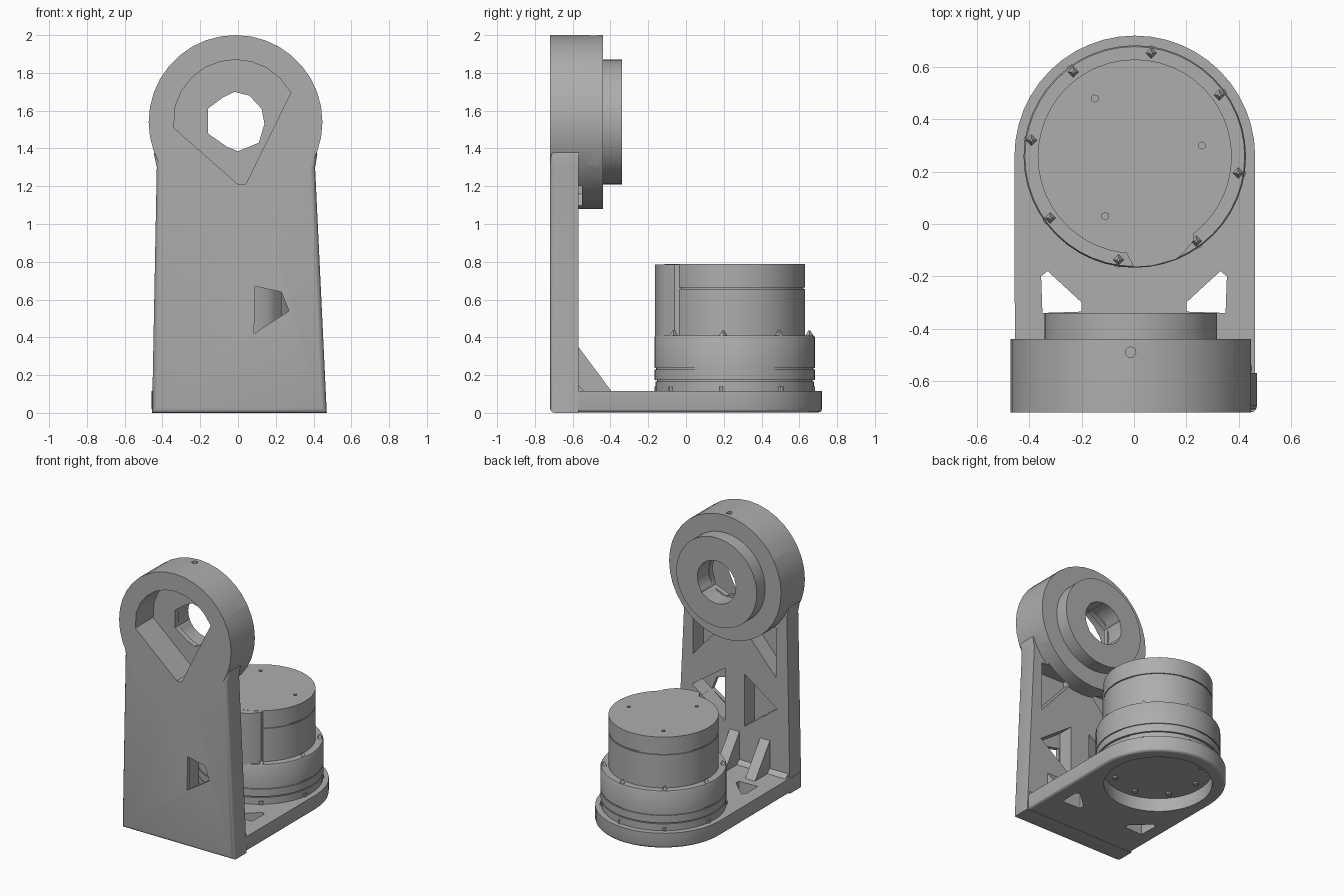
import bpy, bmesh
from math import sin, cos, pi, radians
from mathutils import Vector

if "Cube" in bpy.data.objects:
    bpy.data.objects.remove(bpy.data.objects["Cube"], do_unlink=True)

GREY = (0.42, 0.42, 0.42, 1)
grey = bpy.data.materials.new("plain grey")
grey.use_nodes = True
grey.diffuse_color = GREY
grey.node_tree.nodes["Principled BSDF"].inputs["Base Color"].default_value = GREY

FRONT, BACK = -0.72, -0.57      # upright plate faces
HX, HZ = -0.013, 1.54           # ring head axis
MX, MY = 0.003, 0.258           # motor axis


def finish(name, bm):
    bmesh.ops.recalc_face_normals(bm, faces=bm.faces)
    me = bpy.data.meshes.new(name)
    bm.to_mesh(me)
    bm.free()
    me.materials.append(grey)
    ob = bpy.data.objects.new(name, me)
    bpy.context.collection.objects.link(ob)
    return ob


def prism(name, pts, axis, lo, hi, bevel=0):
    """Extrude an outline along an axis; optionally round the rim at the low end."""
    place = {"x": lambda a, b, h: (h, a, b),
             "y": lambda a, b, h: (a, h, b),
             "z": lambda a, b, h: (a, b, h)}[axis]
    bm = bmesh.new()
    low = [bm.verts.new(place(a, b, lo)) for a, b in pts]
    high = [bm.verts.new(place(a, b, hi)) for a, b in pts]
    rim = bm.faces.new(low)
    bm.faces.new(high)
    n = len(pts)
    for i in range(n):
        j = (i + 1) % n
        bm.faces.new((low[i], low[j], high[j], high[i]))
    if bevel:
        bmesh.ops.recalc_face_normals(bm, faces=bm.faces)
        bmesh.ops.bevel(bm, geom=list(rim.edges), offset=bevel, segments=3,
                        profile=0.5, affect="EDGES")
    return finish(name, bm)


def arc(cx, cy, r, n, start=0, end=360):
    full = end - start == 360
    steps = n if full else n - 1
    angles = [radians(start + (end - start) * i / steps) for i in range(n)]
    return [(cx + r * cos(a), cy + r * sin(a)) for a in angles]


def rod(name, p, q, r1, r2=None, sides=12):
    p, q = Vector(p), Vector(q)
    bm = bmesh.new()
    bmesh.ops.create_cone(bm, cap_ends=True, segments=sides, radius1=r1,
                          radius2=r1 if r2 is None else r2, depth=(q - p).length)
    turn = (q - p).to_track_quat("Z", "Y").to_matrix().to_4x4()
    turn.translation = (p + q) / 2
    bm.transform(turn)
    return finish(name, bm)


def lathe(name, profile, cx, cy, steps=48):
    bm = bmesh.new()
    vs = [bm.verts.new((cx + r, cy, z)) for r, z in profile]
    es = [bm.edges.new(e) for e in zip(vs, vs[1:])]
    bmesh.ops.spin(bm, geom=vs + es, cent=(cx, cy, 0), axis=(0, 0, 1),
                   angle=2 * pi, steps=steps)
    bmesh.ops.remove_doubles(bm, verts=bm.verts, dist=1e-4)
    return finish(name, bm)


def combine(ob, other, op):
    mod = ob.modifiers.new(op, "BOOLEAN")
    mod.object, mod.operation, mod.solver = other, op, "EXACT"
    bpy.context.view_layer.objects.active = ob
    bpy.ops.object.modifier_apply(modifier=mod.name)
    bpy.data.objects.remove(other, do_unlink=True)


def cut(ob, other):
    combine(ob, other, "DIFFERENCE")


# Bracket: upright plate, base plate, ring head, raised boss and gussets
bracket = prism("bracket", [(-0.455, 0), (0.47, 0), (0.408, 1.3), (0.42, 1.37), (0.38, 1.5),
                            (-0.41, 1.5), (-0.445, 1.37), (-0.43, 1.3)],
                "y", FRONT, BACK, bevel=0.025)
base = [(-0.455, -0.69), (0.462, -0.69)] + arc(MX, 0.26, 0.46, 25, 0, 180)
combine(bracket, prism("base", base, "z", 0.002, 0.115, bevel=0.02), "UNION")
combine(bracket, prism("head", arc(HX, HZ, 0.46, 36), "y", FRONT, -0.44), "UNION")
combine(bracket, prism("boss", arc(HX, HZ, 0.33, 48), "y", -0.5, -0.34), "UNION")
combine(bracket, prism("inner_fillet", [(-0.6, 0.1), (-0.53, 0.1), (-0.545, 0.122),
                                        (-0.563, 0.14), (-0.6, 0.16)],
                       "x", -0.44, 0.45), "UNION")
for x in (-0.25, 0, 0.25):
    combine(bracket, prism("gusset", [(-0.6, 0.08), (-0.37, 0.08), (-0.395, 0.115),
                                      (-0.57, 0.35), (-0.6, 0.35)],
                           "x", x - 0.04, x + 0.04), "UNION")

# Front pocket and the bore through the head
pocket = [(0.04, 1.21), (0.28, 1.695)] + arc(HX, HZ, 0.33, 9, 45, 165) + [(-0.34, 1.51), (0, 1.21)]
cut(bracket, prism("pocket", pocket, "y", FRONT - 0.1, -0.51))
bore = [(-0.16, 1.48), (-0.06, 1.41), (0, 1.385), (0.11, 1.43), (0.14, 1.53),
        (0.125, 1.61), (0.06, 1.68), (-0.02, 1.7), (-0.08, 1.67), (-0.16, 1.61)]
cut(bracket, prism("bore", bore, "y", -0.6, -0.3))
cut(bracket, prism("round_bore", arc(HX, HZ, 0.158, 32), "y", -0.47, -0.3))

# Bolt holes through the boss and set-screw holes round the rim
for k in range(6):
    a = radians(60 * k)
    x, z = HX + 0.28 * cos(a), HZ + 0.28 * sin(a)
    cut(bracket, rod("hole", (x, -0.56, z), (x, -0.3, z), 0.022))
    a += radians(30)
    ends = [(HX + r * cos(a), -0.49, HZ + r * sin(a)) for r in (0.4, 0.5)]
    cut(bracket, rod("hole", *ends, 0.02))

# Lightening pockets in the back of the upright, and slots in the base
for s in (-1, 1):
    for tri in ([(0.08, 0.4), (0.35, 0.6), (0.08, 0.79)],
                [(0.34, 0.83), (0.34, 1.2), (0.05, 1.2), (0.05, 1.16)]):
        cut(bracket, prism("relief", [(s * x, z) for x, z in tri], "y", -0.69, BACK + 0.02))
    slot = [(0.35, -0.34), (0.2, -0.335), (0.2, -0.3), (0.33, -0.18), (0.355, -0.2)]
    cut(bracket, prism("slot", [(s * x, y) for x, y in slot], "z", -0.1, 0.3))
window = [(0.085, 0.42), (0.27, 0.54), (0.23, 0.64), (0.09, 0.67)]
cut(bracket, prism("window", window, "y", FRONT - 0.1, BACK))

# Motor seat with small holes round it on the underside
cut(bracket, prism("seat", arc(MX, MY, 0.37, 48), "z", -0.1, 0.3))
ring = [radians(36 + 45 * k) for k in range(8)]
for a in ring:
    x, y = MX + 0.415 * cos(a), MY + 0.415 * sin(a)
    cut(bracket, rod("hole", (x, y, -0.05), (x, y, 0.05), 0.012, sides=8))

# Motor: stepped body with grooves
motor = lathe("motor_body", [
    (0, 0.1), (0.368, 0.1), (0.368, 0.115), (0.42, 0.115), (0.42, 0.165), (0.412, 0.165),
    (0.412, 0.175), (0.425, 0.175), (0.425, 0.23), (0.418, 0.23), (0.418, 0.238),
    (0.425, 0.238), (0.425, 0.4), (0.42, 0.41), (0.371, 0.41), (0.371, 0.655),
    (0.363, 0.655), (0.363, 0.663), (0.371, 0.663), (0.371, 0.787), (0, 0.787)], MX, MY)
for x, y in ((-0.11, 0.03), (-0.15, 0.48), (0.26, 0.3)):
    cut(motor, rod("hole", (x, y, 0.75), (x, y, 0.82), 0.014, sides=6))

# Cable housing on the front of the motor
prism("cable_housing", [(0.23, 0), (-0.06, 0), (-0.035, -0.1), (0.0, -0.165), (0.07, -0.16),
                        (0.16, -0.135), (0.19, -0.11), (0.23, -0.06)], "z", 0.4, 0.786)

# Screws: on the flange, at the foot and under the motor
for a in ring:
    c, s = cos(a), sin(a)

    def at(r, z):
        return (MX + r * c, MY + r * s, z)
    rod("flange_screw", at(0.4, 0.405), at(0.4, 0.435), 0.024, 0.006, 4)
    rod("foot_screw", at(0.41, 0.11), at(0.41, 0.14), 0.02, sides=8)
    rod("underside_screw", at(0.3, 0.085), at(0.3, 0.105), 0.02, sides=8)

# Smooth the round surfaces, keeping edges sharp
bpy.ops.object.select_all(action="DESELECT")
for ob in bpy.context.collection.objects:
    if ob.type == "MESH":
        ob.select_set(True)
        bpy.context.view_layer.objects.active = ob
bpy.ops.object.shade_smooth_by_angle(angle=radians(30))
